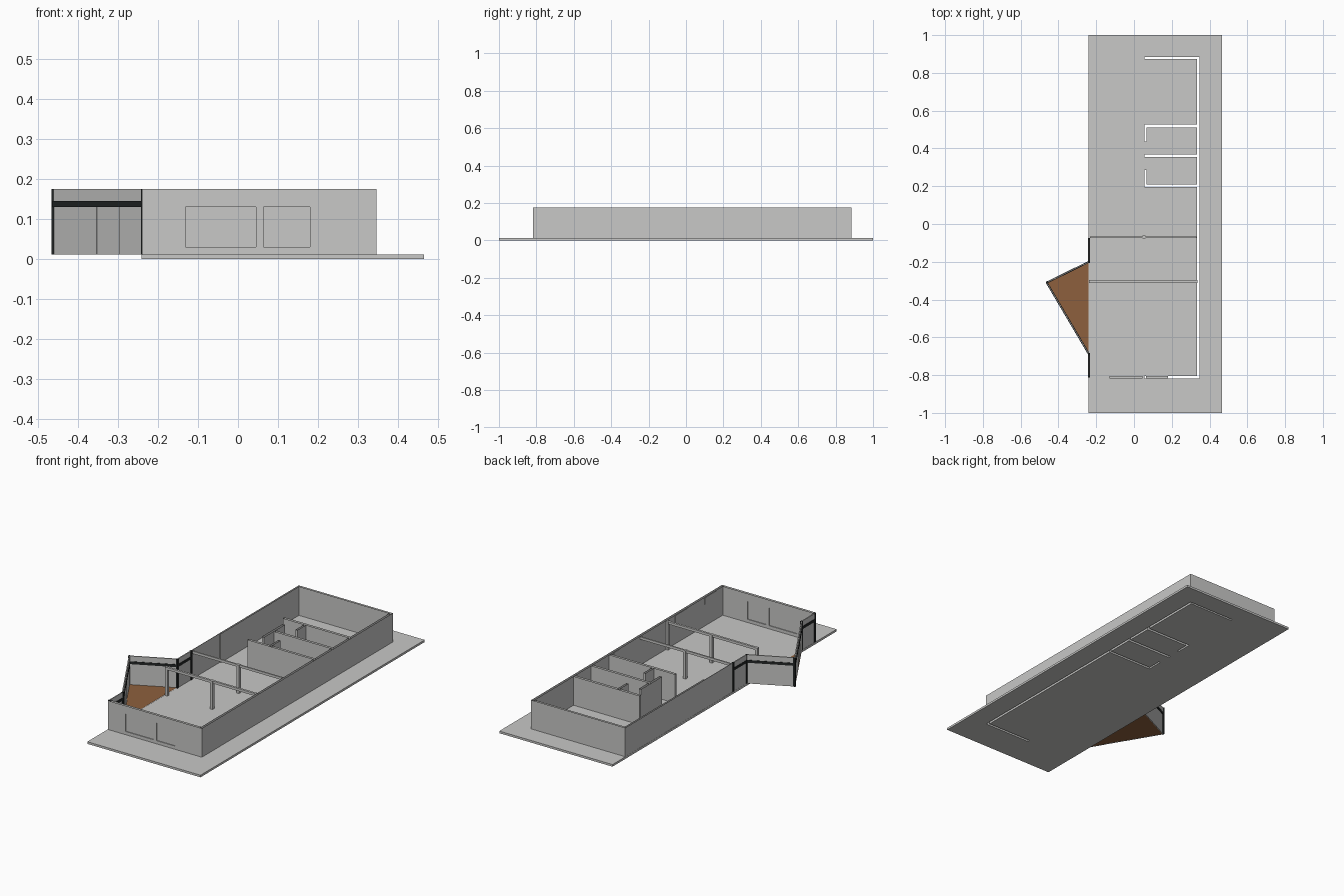
import bpy, bmesh, math
from mathutils import Matrix, Vector

if "Cube" in bpy.data.objects:
    bpy.data.objects.remove(bpy.data.objects["Cube"])


def material(name, rgb):
    m = bpy.data.materials.new(name)
    m.diffuse_color = (*rgb, 1)
    m.use_nodes = True
    m.node_tree.nodes["Principled BSDF"].inputs["Base Color"].default_value = m.diffuse_color
    return m


GREY = material("plain_grey", (0.58, 0.58, 0.57))
BLACK = material("frame_black", (0.016, 0.019, 0.019))
BROWN = material("wood_brown", (0.27, 0.118, 0.048))
FLOOR, TOP, SPLIT = 0.012, 0.175, 0.056


def finish(name, bm, mat, tidy=True):
    if tidy:
        bmesh.ops.remove_doubles(bm, verts=bm.verts, dist=1e-5)
        bmesh.ops.dissolve_limit(bm, angle_limit=0.01, verts=bm.verts, edges=bm.edges)
        bmesh.ops.recalc_face_normals(bm, faces=bm.faces)
    me = bpy.data.meshes.new(name)
    bm.to_mesh(me)
    bm.free()
    me.materials.append(mat)
    ob = bpy.data.objects.new(name, me)
    bpy.context.collection.objects.link(ob)
    return ob


def box(name, x0, x1, y0, y1, z0, z1, mat=GREY):
    bm = bmesh.new()
    bmesh.ops.create_cube(bm, size=1)
    bmesh.ops.scale(bm, vec=(x1 - x0, y1 - y0, z1 - z0), verts=bm.verts)
    bmesh.ops.translate(bm, vec=((x0 + x1) / 2, (y0 + y1) / 2, (z0 + z1) / 2), verts=bm.verts)
    return finish(name, bm, mat, False)


def cells(bm, us, vs, keep, place):
    """Fill the grid cells whose centre passes the keep test."""
    us, vs = sorted(set(us)), sorted(set(vs))
    for u0, u1 in zip(us, us[1:]):
        for v0, v1 in zip(vs, vs[1:]):
            if keep((u0 + u1) / 2, (v0 + v1) / 2):
                bm.faces.new([bm.verts.new(place(*p)) for p in
                              ((u0, v0), (u1, v0), (u1, v1), (u0, v1))])
    bmesh.ops.remove_doubles(bm, verts=bm.verts, dist=1e-5)


def inside(rects, u, v):
    return any(a < u < b and c < v < d for a, b, c, d in rects)


# wall footprints: x0, x1, y0, y1
walls = [
    (-0.240, -0.231, 0.175, 0.885),   # left
    (-0.240, 0.347, 0.874, 0.885),    # back
    (0.334, 0.347, -0.818, 0.885),    # right
    (-0.078, 0.334, 0.512, 0.526),    # partitions
    (-0.025, 0.334, 0.355, 0.369),
    (-0.078, 0.334, 0.195, 0.208),
    (-0.039, -0.025, 0.268, 0.455),
    (0.054, 0.066, 0.437, 0.512),     # short stubs
    (0.054, 0.066, 0.208, 0.285),
]
front = (-0.240, 0.334, -0.818, -0.805)

# hollow wall shells, open at the top
bm = bmesh.new()
cells(bm, [v for r in walls for v in r[:2]], [v for r in walls for v in r[2:]],
      lambda x, y: inside(walls, x, y), lambda x, y: (x, y, FLOOR))
base = bm.faces[:]
rim = [e for e in bm.edges if e.is_boundary]
ret = bmesh.ops.extrude_edge_only(bm, edges=rim)
new = [g for g in ret["geom"] if isinstance(g, bmesh.types.BMVert)]
bmesh.ops.translate(bm, vec=(0, 0, TOP - FLOOR), verts=new)
bmesh.ops.recalc_face_normals(bm, faces=bm.faces)
bmesh.ops.delete(bm, geom=base, context='FACES')
finish("walls", bm, GREY, False)

# front wall with two recessed windows
windows = [(-0.131, 0.045, 0.03, 0.13), (0.064, 0.180, 0.03, 0.13)]
us = [front[0], front[1]] + [v for w in windows for v in w[:2]]
for name, y, flip in (("front_wall_outside", front[2], 1), ("front_wall_inside", front[3], -1)):
    bm = bmesh.new()
    cells(bm, us, [FLOOR, 0.03, 0.13, TOP], lambda u, v: not inside(windows, u, v),
          lambda u, v: (u, y, v))
    if flip < 0:
        bmesh.ops.reverse_faces(bm, faces=bm.faces)
    finish(name, bm, GREY, False)
for i, (x0, x1, z0, z1) in enumerate(windows):
    box(f"window_pane_{i}", x0, x1, -0.8135, -0.8095, z0, z1)
    bm = bmesh.new()
    ring = [(x0, z0), (x1, z0), (x1, z1), (x0, z1)]
    for (a, b), (c, d) in zip(ring, ring[1:] + ring[:1]):
        bm.faces.new([bm.verts.new(p) for p in ((a, front[2], b), (a, front[3], b),
                                                (c, front[3], d), (c, front[2], d))])
    finish(f"window_reveal_{i}", bm, GREY, False)

# thin stretch of left wall beside the bay
box("left_wall_thin", -0.240, -0.237, -0.075, 0.175, FLOOR, TOP)

# high panels on the inside of the right wall
for i, (y0, y1) in enumerate([(-0.74, -0.64), (-0.49, -0.38), (0.12, 0.17)]):
    box(f"high_panel_{i}", 0.331, 0.334, y0, y1, 0.135, TOP - 0.002)

# floor slab: plain left half, right half slotted under the walls
box("slab_left", -0.241, SPLIT, -1, 1, 0, FLOOR)
slots = [(max(r[0], SPLIT), r[1], r[2], r[3]) for r in walls + [front] if r[1] > SPLIT]
bm = bmesh.new()
cells(bm, [SPLIT, 0.466] + [v for r in slots for v in r[:2]],
      [-1, 1] + [v for r in slots for v in r[2:]],
      lambda x, y: not inside(slots, x, y), lambda x, y: (x, y, 0))
ret = bmesh.ops.extrude_face_region(bm, geom=bm.faces[:], use_keep_orig=True)
bmesh.ops.translate(bm, vec=(0, 0, FLOOR),
                    verts=[g for g in ret["geom"] if isinstance(g, bmesh.types.BMVert)])
bmesh.ops.recalc_face_normals(bm, faces=bm.faces)
finish("slab_right", bm, GREY, False)

# beams and columns
for i, (y, t, xs) in enumerate([(-0.07, 0.004, (0.053,)),
                                (-0.305, 0.006, (-0.230, 0.053, 0.328))]):
    box(f"beam_{i}", -0.232, 0.332, y - t, y + t, 0.158, 0.172)
    for j, x in enumerate(xs):
        box(f"column_{i}_{j}", x - 0.008, x + 0.008, y - 0.008, y + 0.008, FLOOR, 0.172)

# triangular bay floor
path = [Vector(p) for p in ((-0.238, -0.08), (-0.238, -0.2), (-0.462, -0.31),
                            (-0.238, -0.69), (-0.238, -0.806))]
bm = bmesh.new()
bm.faces.new([bm.verts.new((x, y, FLOOR + 0.001))
              for x, y in ((-0.241, -0.2), (-0.465, -0.31), (-0.241, -0.69))])
finish("bay_floor", bm, BROWN, False)

# glazed screens of the bay: panes, dark rail, panel above
splits = [[0, 1], [0, 1], [0, 0.49, 0.745, 1], [0, 1]]
for i, (p, q) in enumerate(zip(path, path[1:])):
    d = q - p
    place = Matrix.Translation((p.x, p.y, 0)) @ Matrix.Rotation(math.atan2(d.y, d.x), 4, 'Z')
    n = d.length
    parts = [box(f"bay_rail_{i}", 0, n, -0.005, 0.005, 0.13, 0.145, BLACK),
             box(f"bay_upper_panel_{i}", 0, n, -0.003, 0.003, 0.145, TOP)]
    for j, (a, b) in enumerate(zip(splits[i], splits[i][1:])):
        o = 0.002 * (j % 2)
        parts.append(box(f"bay_pane_{i}_{j}", a * n, b * n, o - 0.002, o + 0.002, FLOOR, 0.13))
    for ob in parts:
        ob.data.transform(place)

# dark posts at the corners
for i, p in enumerate(path):
    box(f"bay_post_{i}", p.x - 0.005, p.x + 0.005, p.y - 0.006, p.y + 0.006, FLOOR, TOP, BLACK)
